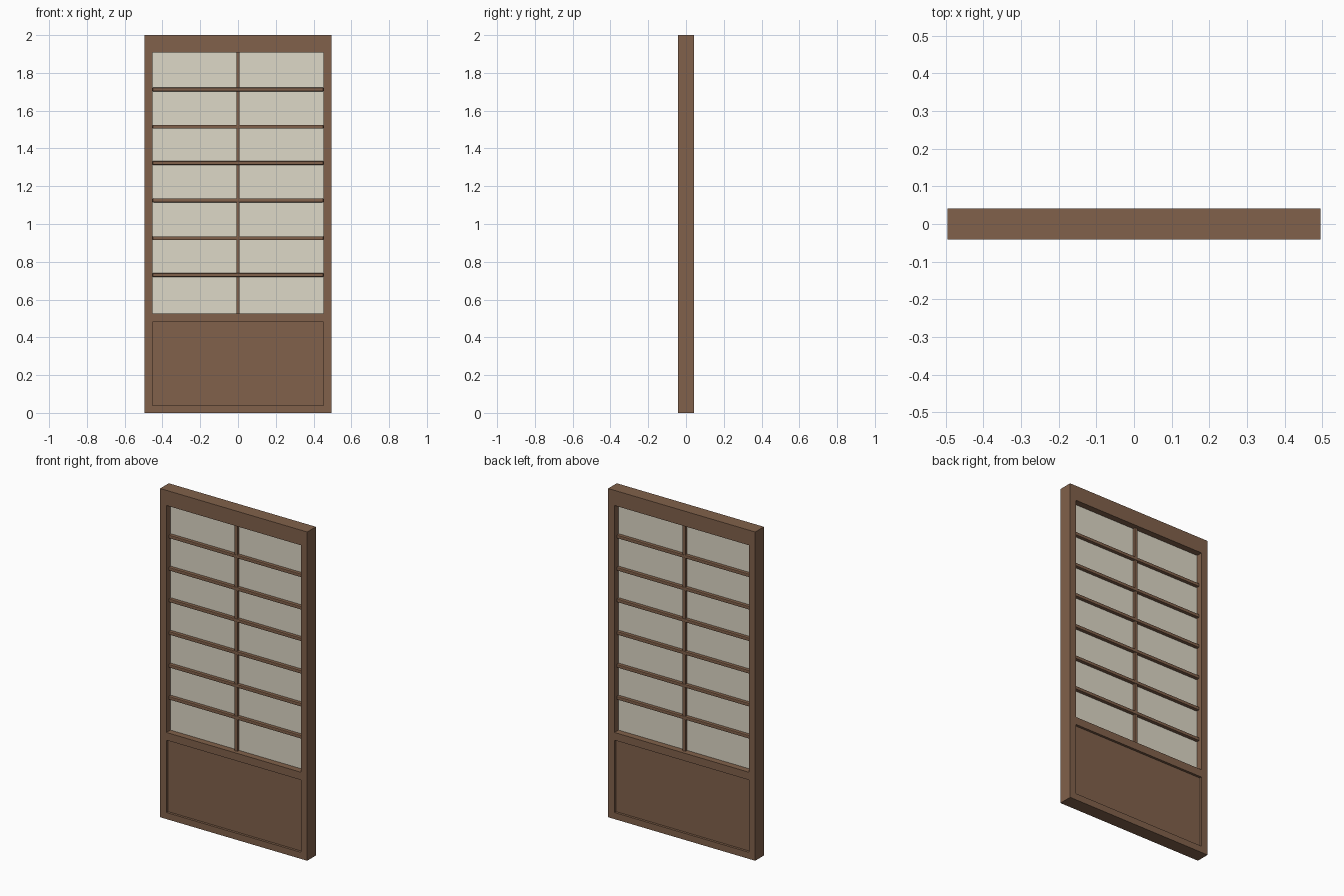
import bpy

if "Cube" in bpy.data.objects:
    bpy.data.objects.remove(bpy.data.objects["Cube"])


def material(name, color):
    m = bpy.data.materials.new(name)
    m.diffuse_color = (*color, 1)
    m.use_nodes = True
    m.node_tree.nodes["Principled BSDF"].inputs["Base Color"].default_value = m.diffuse_color
    return m


wood = material("brown_wood", (0.22, 0.12, 0.07))
paper = material("cream_paper", (0.73, 0.69, 0.57))


def box(name, x, y, z, mat, bevel=0):
    """Box from (min, max) ranges."""
    bpy.ops.mesh.primitive_cube_add(
        size=1, location=[(a + b) / 2 for a, b in (x, y, z)])
    ob = bpy.context.object
    ob.name = name
    ob.scale = [b - a for a, b in (x, y, z)]
    bpy.ops.object.transform_apply(location=False, rotation=False, scale=True)
    ob.data.materials.append(mat)
    if bevel:
        mod = ob.modifiers.new("soft_edges", 'BEVEL')
        mod.width = bevel
        mod.segments = 2
    return ob


W, IN, D = 0.495, 0.452, 0.0415   # half width, half opening, half depth

# Outer frame: stiles and rails
for name, s in (("left_stile", -1), ("right_stile", 1)):
    box(name, sorted((s * IN, s * W)), (-D, D), (0, 2), wood)
for name, z in (("bottom_rail", (0, 0.04)), ("middle_rail", (0.48, 0.527)),
                ("top_rail", (1.908, 2))):
    box(name, (-IN, IN), (-D, D), z, wood)

# Lower wooden panel, slightly recessed on both faces
box("lower_panel", (-IN, IN), (-0.027, 0.027), (0.04, 0.48), wood)

# Paper screen
box("paper_screen", (-IN, IN), (-0.003, 0.003), (0.527, 1.908), paper)

# Lattice: one vertical bar and six rounded horizontal bars
box("vertical_bar", (-0.009, 0.009), (-0.02, 0.02), (0.527, 1.908), wood)
for i, z in enumerate((0.73, 0.925, 1.125, 1.323, 1.515, 1.712)):
    box(f"horizontal_bar_{i + 1}", (-IN, IN), (-0.023, 0.023),
        (z - 0.01, z + 0.01), wood, bevel=0.004)
